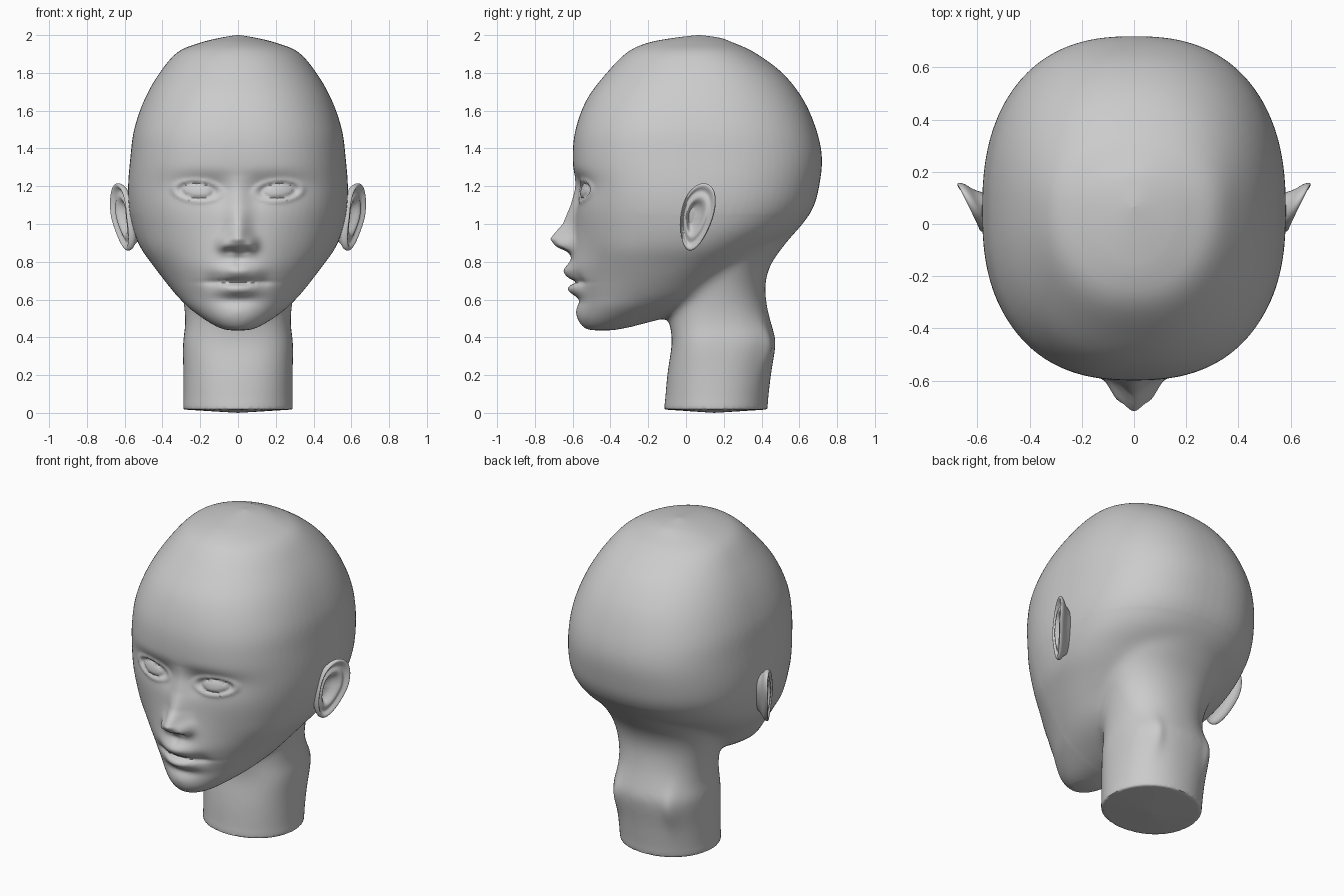
import bpy, bmesh, math
from math import sin, cos, pi, exp, copysign


def catmull(rows, steps):
    """Smoothly resample a list of equal-length tuples."""
    out = []
    for i in range(len(rows) - 1):
        p0, p1 = rows[max(i - 1, 0)], rows[i]
        p2, p3 = rows[i + 1], rows[min(i + 2, len(rows) - 1)]
        for k in range(steps):
            t = k / steps
            out.append([0.5 * (2 * b + (c - a) * t + (2 * a - 5 * b + 4 * c - d) * t * t
                               + (3 * b - a - 3 * c + d) * t ** 3)
                        for a, b, c, d in zip(p0, p1, p2, p3)])
    return out + [list(rows[-1])]


def loft(bm, rows, z_start, z_end, seg=72):
    """Closed shell from rows of (z, front y, back y, half width, y of widest point, roundness)."""
    rings = []
    rows = catmull(rows, 5)
    for z, f, b, w, c, n in rows:
        ring = []
        for i in range(seg):
            a = 2 * pi * i / seg
            s, k = sin(a), cos(a)
            x = w * copysign(abs(s) ** (2 / n), s)
            y = c + (b - c if k > 0 else c - f) * copysign(abs(k) ** (2 / n), k)
            ring.append(bm.verts.new((x, y, z)))
        rings.append(ring)
    for r0, r1 in zip(rings, rings[1:]):
        for i in range(seg):
            j = (i + 1) % seg
            bm.faces.new((r0[i], r0[j], r1[j], r1[i]))
    for ring, row, z in ((rings[0], rows[0], z_start), (rings[-1], rows[-1], z_end)):
        tip = bm.verts.new((0, row[4], z))
        for i in range(seg):
            bm.faces.new((ring[i], ring[(i + 1) % seg], tip))


def table(rows, t):
    """Linear lookup in rows of (key, value, value)."""
    for a, b in zip(rows, rows[1:]):
        if a[0] <= t <= b[0]:
            k = (t - a[0]) / (b[0] - a[0])
            return [p + (q - p) * k for p, q in zip(a[1:], b[1:])]
    return [0, 1]


def new_object(name, bm):
    bmesh.ops.recalc_face_normals(bm, faces=bm.faces)
    me = bpy.data.meshes.new(name)
    bm.to_mesh(me)
    bm.free()
    ob = bpy.data.objects.new(name, me)
    bpy.context.collection.objects.link(ob)
    bpy.ops.object.select_all(action='DESELECT')
    ob.select_set(True)
    bpy.context.view_layer.objects.active = ob
    return ob


# Skull, jaw and neck cross-sections
skull = [
    (0.440, -0.52, -0.37, 0.07, -0.44, 2.0),
    (0.460, -0.55, -0.27, 0.12, -0.41, 2.0),
    (0.500, -0.57, -0.12, 0.185, -0.35, 2.0),
    (0.560, -0.573, 0.08, 0.265, -0.26, 2.0),
    (0.620, -0.58, 0.20, 0.325, -0.18, 2.0),
    (0.700, -0.60, 0.28, 0.390, -0.12, 2.0),
    (0.780, -0.61, 0.36, 0.450, -0.06, 2.1),
    (0.870, -0.60, 0.46, 0.515, 0.00, 2.2),
    (0.970, -0.59, 0.59, 0.555, 0.04, 2.3),
    (1.080, -0.585, 0.67, 0.577, 0.05, 2.4),
    (1.200, -0.585, 0.705, 0.582, 0.05, 2.45),
    (1.350, -0.60, 0.72, 0.570, 0.05, 2.45),
    (1.500, -0.585, 0.69, 0.550, 0.05, 2.4),
    (1.660, -0.525, 0.62, 0.495, 0.06, 2.3),
    (1.800, -0.42, 0.51, 0.415, 0.07, 2.2),
    (1.910, -0.31, 0.36, 0.320, 0.07, 2.1),
    (1.960, -0.20, 0.25, 0.200, 0.07, 2.0),
    (1.985, -0.07, 0.19, 0.100, 0.07, 2.0),
]
neck = [
    (0.018, -0.115, 0.43, 0.290, 0.15, 2.1),
    (0.200, -0.10, 0.45, 0.290, 0.16, 2.3),
    (0.370, -0.075, 0.475, 0.292, 0.17, 2.6),
    (0.460, -0.085, 0.455, 0.280, 0.17, 2.4),
    (0.560, -0.10, 0.43, 0.285, 0.17, 2.2),
    (0.680, -0.10, 0.42, 0.310, 0.17, 2.2),
    (0.790, -0.10, 0.452, 0.350, 0.17, 2.2),
    (0.900, -0.10, 0.53, 0.400, 0.17, 2.2),
    (1.000, -0.10, 0.61, 0.420, 0.17, 2.2),
    (1.080, -0.05, 0.60, 0.380, 0.17, 2.2),
]
bm = bmesh.new()
loft(bm, skull, 0.434, 2.003)
loft(bm, neck, 0.0, 1.10)
head = new_object("head", bm)

# Fuse both shells into one skin
mod = head.modifiers.new("fuse", 'REMESH')
mod.mode = 'VOXEL'
mod.voxel_size = 0.011
bpy.ops.object.modifier_apply(modifier=mod.name)

# Face relief: (x, z, x spread, z spread, push towards the back), mirrored in x
relief = [
    (0.20, 1.20, 0.11, 0.055, 0.035),     # eye socket
    (0.10, 1.16, 0.04, 0.05, 0.012),      # inner corner
    (0.215, 1.175, 0.065, 0.035, -0.026),  # eyeball
    (0.20, 1.275, 0.12, 0.035, -0.008),   # brow
    (0.07, 0.893, 0.025, 0.028, -0.042),  # nose wing
    (0.045, 0.858, 0.018, 0.010, 0.015),  # nostril
    (0.00, 0.75, 0.075, 0.030, -0.042),   # upper lip
    (0.00, 0.692, 0.095, 0.009, 0.032),   # mouth line
    (0.00, 0.652, 0.070, 0.024, -0.038),  # lower lip
    (0.00, 0.595, 0.08, 0.020, 0.014),    # hollow under lip
    (0.00, 0.80, 0.012, 0.022, 0.008),    # philtrum
    (0.00, 0.53, 0.08, 0.035, -0.010),    # chin
    (0.14, 0.70, 0.03, 0.03, 0.012),      # mouth corner
    (0.29, 0.82, 0.09, 0.11, 0.018),      # cheek hollow
]
nose = [(0.82, 0, 0.05), (0.85, 0.022, 0.05), (0.88, 0.09, 0.048), (0.92, 0.125, 0.045),
        (0.95, 0.107, 0.043), (1.0, 0.065, 0.042), (1.1, 0.028, 0.045),
        (1.18, 0.012, 0.045), (1.26, 0, 0.06)]


def push(x, z):
    x = abs(x)
    d = sum(a * exp(-((x - cx) / sx) ** 2 / 2 - ((z - cz) / sz) ** 2 / 2)
            for cx, cz, sx, sz, a in relief)
    h, s = table(nose, z)
    d -= h * exp(-(x / s) ** 2 / 2)
    # Eyelid groove around an almond outline
    e = math.hypot((x - 0.215) / 0.088, (z - 1.175 - 0.06 * (x - 0.215)) / 0.038)
    d += 0.012 * exp(-((e - 1) / 0.16) ** 2) - 0.008 * exp(-((e - 1.45) / 0.2) ** 2)
    return d


bm = bmesh.new()
bm.from_mesh(head.data)
skin = [v for v in bm.verts if v.co.z > 0.06]
blend = [v for v in skin if v.co.z < 1.05 and v.co.y > -0.28]
for group, count in ((skin, 8), (blend, 30)):
    for _ in range(count):
        bmesh.ops.smooth_vert(bm, verts=group, factor=0.5,
                              use_axis_x=True, use_axis_y=True, use_axis_z=True)
bm.normal_update()
face = [v for v in bm.verts if v.co.y < -0.25 and v.normal.y < 0 and 0.43 < v.co.z < 1.5]
for v in face:
    v.co.y += push(v.co.x, v.co.z) * min(1, (-0.25 - v.co.y) / 0.12)
# Muscle ridges at the back of the neck
for v in bm.verts:
    if v.co.z < 0.6 and v.co.y > 0.2:
        v.co.y += 0.018 * exp(-((abs(v.co.x) - 0.19) / 0.04) ** 2 - ((v.co.z - 0.34) / 0.12) ** 2)
bmesh.ops.smooth_vert(bm, verts=face, factor=0.4,
                      use_axis_x=True, use_axis_y=True, use_axis_z=True)
bm.to_mesh(head.data)
bm.free()
bpy.ops.object.shade_smooth_by_angle(angle=math.radians(55))

# Ears: rings of (radius, relief) running from the inner bowl over the rim to the back
rings = [(0.03, -0.05), (0.34, -0.045), (0.48, -0.008), (0.62, 0.0), (0.76, -0.018),
         (0.88, 0.006), (0.97, 0.006), (1.0, -0.008), (0.95, -0.028), (0.72, -0.05), (0.6, -0.13)]
bm = bmesh.new()
loops = []
for r, depth in rings:
    loop = []
    for i in range(28):
        a = 2 * pi * i / 28
        u = 0.088 * r * cos(a) * (1 + 0.2 * sin(a)) - 0.02 * (1 - r)
        v = 0.182 * r * sin(a)
        x = 0.582 + 0.5 * (u + 0.09) + (0.08 if v > 0 else 0.22) * v + depth
        loop.append(bm.verts.new((x, 0.058 + u + 0.2 * v, 1.037 + v)))
    loops.append(loop)
for l0, l1 in zip(loops, loops[1:]):
    for i in range(28):
        j = (i + 1) % 28
        bm.faces.new((l0[i], l0[j], l1[j], l1[i]))
bm.faces.new(loops[0])
bm.faces.new(loops[-1])
ears = new_object("ears", bm)
ears.modifiers.new("mirror", 'MIRROR')
ears.modifiers.new("smooth", 'SUBSURF').levels = 2
ears.modifiers["smooth"].render_levels = 2
bpy.ops.object.shade_smooth()
